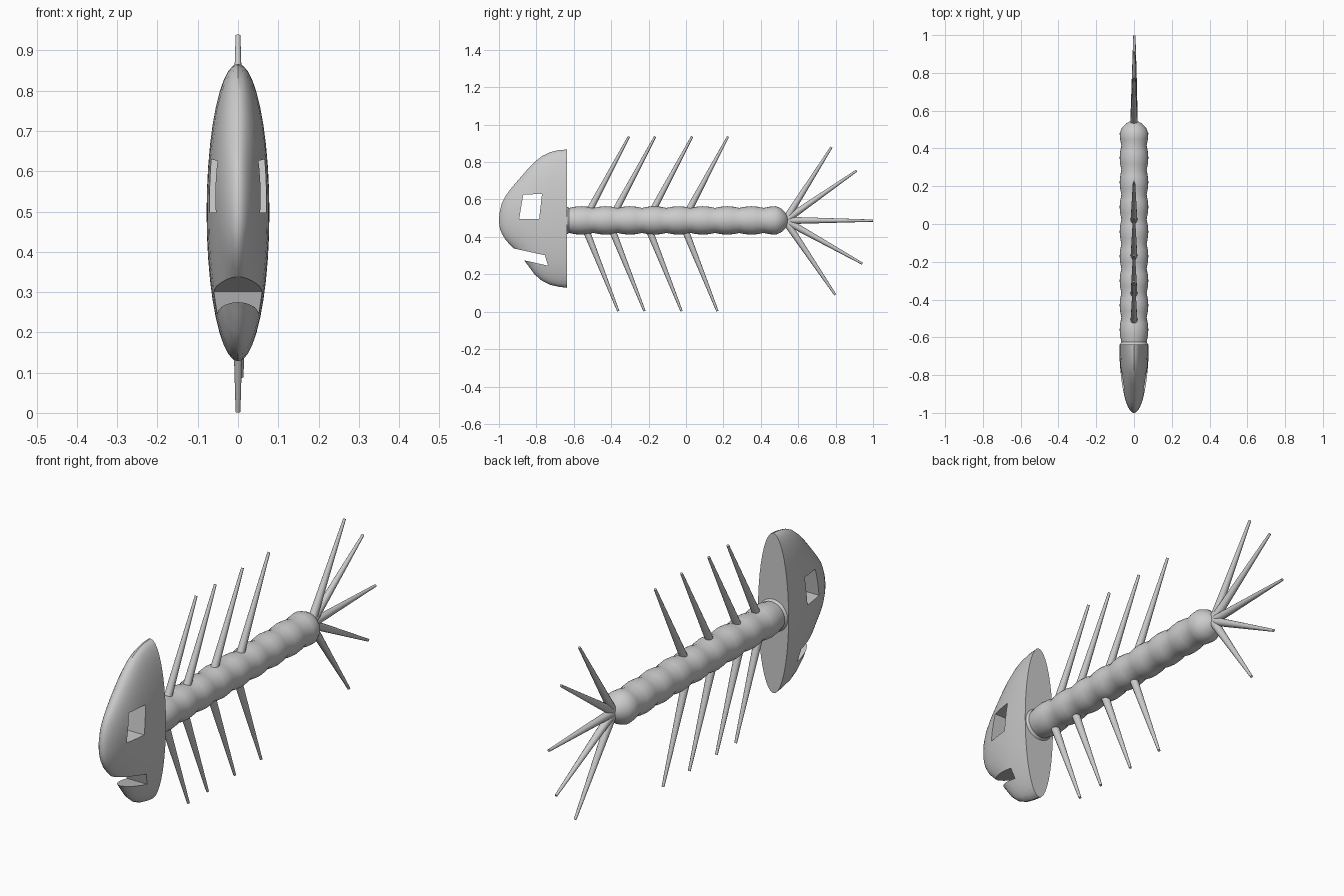
import bpy, bmesh, math
from mathutils import Vector

if "Cube" in bpy.data.objects:
    bpy.data.objects.remove(bpy.data.objects["Cube"])


def finish(name, bm, angle=30):
    bmesh.ops.recalc_face_normals(bm, faces=bm.faces)
    me = bpy.data.meshes.new(name)
    bm.to_mesh(me)
    bm.free()
    ob = bpy.data.objects.new(name, me)
    bpy.context.collection.objects.link(ob)
    bpy.ops.object.select_all(action='DESELECT')
    ob.select_set(True)
    bpy.context.view_layer.objects.active = ob
    bpy.ops.object.shade_smooth_by_angle(angle=math.radians(angle))
    return ob


def loft(bm, rings):
    """Skin closed rings of points and cap both ends."""
    vs = [[bm.verts.new(p) for p in r] for r in rings]
    n = len(vs[0])
    for a, b in zip(vs, vs[1:]):
        for i in range(n):
            j = (i + 1) % n
            bm.faces.new((a[i], a[j], b[j], b[i]))
    bm.faces.new(vs[0])
    bm.faces.new(vs[-1])


def ellipse(y, zc, rx, rz, n):
    return [(rx * math.cos(2 * math.pi * i / n), y, zc + rz * math.sin(2 * math.pi * i / n))
            for i in range(n)]


def spike(name, base, tip, r1=0.019, r2=0.006, n=12):
    base, tip = Vector(base), Vector(tip)
    q = (tip - base).to_track_quat('Z', 'Y')
    bm = bmesh.new()
    loft(bm, [[p + q @ Vector((r * math.cos(2 * math.pi * i / n), r * math.sin(2 * math.pi * i / n), 0))
               for i in range(n)] for p, r in ((base, r1), (tip, r2))])
    return finish(name, bm, 40)


# Head: stations of (y, top z, bottom z)
stations = [(-.9995, .505, .475), (-.995, .54, .445), (-.985, .58, .418), (-.965, .62, .385),
            (-.94, .653, .357), (-.915, .683, .333), (-.877, .727, .29), (-.845, .764, .248),
            (-.81, .80, .20), (-.77, .832, .165), (-.727, .853, .144), (-.68, .864, .133),
            (-.637, .867, .128)]
rings = []
for y, top, bot in stations:
    w = .078 * math.sqrt(max(0, 1 - ((y + .635) / .365) ** 2))
    rings.append(ellipse(y, (top + bot) / 2, w, (top - bot) / 2, 40))
bm = bmesh.new()
loft(bm, rings)
head = finish("head", bm)

# Eye hole and mouth notch cut straight through the head
cuts = {
    "eye_cutter": [(-.87, .626), (-.77, .63), (-.785, .497), (-.892, .497)],
    "mouth_cutter": [(-.97, .349), (-.755, .302), (-.737, .246), (-.95, .294)],
}
for name, pts in cuts.items():
    bm = bmesh.new()
    loft(bm, [[(x, y, z) for y, z in pts] for x in (-.2, .2)])
    cutter = finish(name, bm)
    m = head.modifiers.new(name, 'BOOLEAN')
    m.operation, m.solver, m.object = 'DIFFERENCE', 'EXACT', cutter
    bpy.context.view_layer.objects.active = head
    bpy.ops.object.modifier_apply(modifier=m.name)
    bpy.data.objects.remove(cutter)
bpy.ops.object.select_all(action='DESELECT')
head.select_set(True)
bpy.context.view_layer.objects.active = head
bpy.ops.object.shade_smooth_by_angle(angle=math.radians(30))

# Spine: a row of rounded vertebrae with pinched joints and a domed end
ZC, STEP = .488, .13
rings = [ellipse(-.637, ZC, .074, .074, 28)]
for k in range(9):
    start = .415 - STEP * (8 - k)
    for f in (0, .25, .5, .75):
        y = start + f * STEP
        if -.63 < y <= .481:
            r = .067 + .009 * math.sin(math.pi * f)
            rings.append(ellipse(y, ZC, r, r, 28))
for y, r in ((.507, .065), (.53, .044), (.543, .023), (.547, .008)):
    rings.append(ellipse(y, ZC, r, r, 28))
bm = bmesh.new()
loft(bm, rings)
finish("spine", bm, 35)

# Ribs above and below the spine
for i, y in enumerate((-.51, -.37, -.172, .02)):
    spike(f"upper_rib_{i + 1}", (0, y - .02, .515), (0, y + .205, .937))
    spike(f"lower_rib_{i + 1}", (0, y - .03, .45), (0, y + .148, .003))

# Tail bones fanning from the end of the spine
tail = [(0, .778, .88), (0, .912, .754), (.002, .999, .487), (.004, .943, .257), (.008, .798, .09)]
for i, tip in enumerate(tail):
    spike(f"tail_bone_{i + 1}", (0, .53, ZC), tip, .02)
